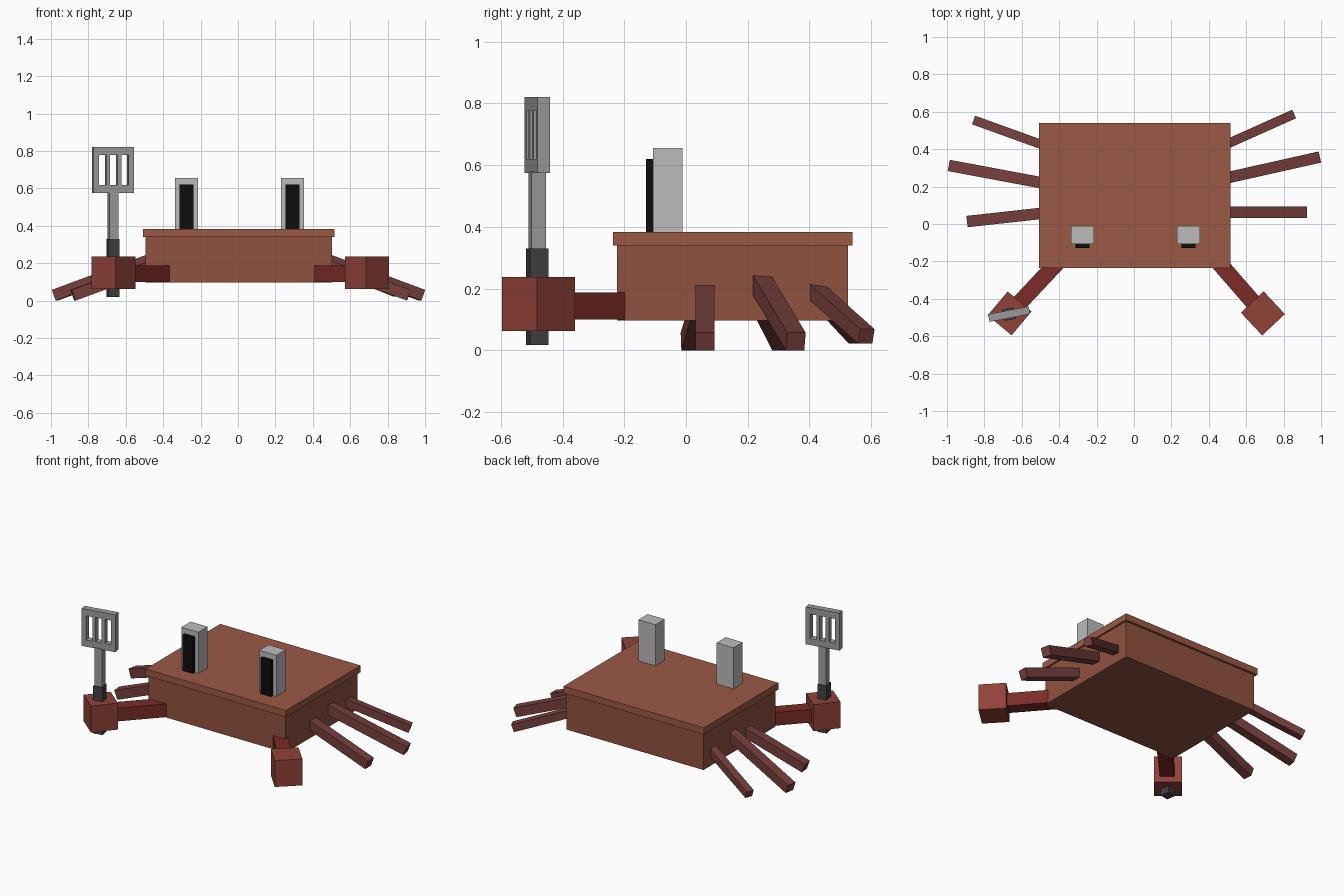
import bpy, bmesh
from math import radians, cos, sin, atan2, hypot
from mathutils import Matrix, Vector

if "Cube" in bpy.data.objects:
    bpy.data.objects.remove(bpy.data.objects["Cube"])


def material(name, r, g, b):
    m = bpy.data.materials.new(name)
    m.diffuse_color = (r, g, b, 1)
    m.use_nodes = True
    m.node_tree.nodes["Principled BSDF"].inputs["Base Color"].default_value = m.diffuse_color
    return m


SHELL = material("shell_brown", 0.28, 0.085, 0.05)
LID = material("lid_brown", 0.33, 0.10, 0.06)
HAND = material("claw_red", 0.28, 0.055, 0.04)
ARM = material("arm_red", 0.20, 0.025, 0.02)
LEG = material("leg_red", 0.18, 0.05, 0.045)
BLACK = material("black", 0.004, 0.004, 0.004)
DARK = material("dark_grey", 0.05, 0.05, 0.05)
STEEL = material("steel", 0.33, 0.33, 0.33)
WHITE = material("eye_grey", 0.5, 0.5, 0.5)


def box(name, size, center, mat=None, turn=0, tilt=0):
    """Box turned about z, then tilted about its own y axis."""
    bm = bmesh.new()
    bmesh.ops.create_cube(bm, size=1, matrix=Matrix.Diagonal((*size, 1)))
    mesh = bpy.data.meshes.new(name)
    bm.to_mesh(mesh)
    bm.free()
    ob = bpy.data.objects.new(name, mesh)
    bpy.context.collection.objects.link(ob)
    ob.location = center
    ob.rotation_euler = (0, tilt, turn)
    if mat:
        mesh.materials.append(mat)
    return ob


def span(name, x, y, z, mat):
    """Axis-aligned box from its limits."""
    size = [b - a for a, b in (x, y, z)]
    return box(name, size, [(a + b) / 2 for a, b in (x, y, z)], mat)


# Body and overhanging lid
span("body", (-0.495, 0.503), (-0.223, 0.525), (0.097, 0.34), SHELL)
span("body_lid", (-0.508, 0.515), (-0.236, 0.54), (0.34, 0.384), LID)

# Eye stalks with dark pupils
for side, x in (("left", -0.276), ("right", 0.292)):
    span(f"{side}_eye", (x - 0.062, x + 0.062), (-0.107, -0.011), (0.38, 0.655), WHITE)
    span(f"{side}_pupil", (x - 0.038, x + 0.038), (-0.129, -0.107), (0.38, 0.62), BLACK)

# Arms and claws: shoulder point inside the body, claw centre, claw turn
for side, start, end, turn in (
    ("left", (-0.385, -0.18), (-0.665, -0.478), 50),
    ("right", (0.43, -0.18), (0.689, -0.478), -47),
):
    dx, dy = end[0] - start[0], end[1] - start[1]
    mid = ((start[0] + end[0]) / 2, (start[1] + end[1]) / 2, 0.1435)
    box(f"{side}_arm", (hypot(dx, dy), 0.087, 0.087), mid, ARM, atan2(dy, dx))
    box(f"{side}_claw", (0.1665, 0.1665, 0.174), (*end, 0.15), HAND, radians(turn))

# Legs: base at the body side, tip, thickness, height of the tip
TILT = radians(20)
LEGS = {
    "right_front_leg": ((0.503, 0.062), (0.925, 0.062), 0.061, 0.0),
    "right_middle_leg": ((0.503, 0.248), (0.994, 0.358), 0.061, 0.0),
    "right_back_leg": ((0.503, 0.430), (0.856, 0.588), 0.050, 0.022),
    "left_front_leg": ((-0.503, 0.056), (-0.893, 0.013), 0.061, 0.0),
    "left_middle_leg": ((-0.503, 0.222), (-0.990, 0.313), 0.061, 0.0),
    "left_back_leg": ((-0.503, 0.428), (-0.858, 0.556), 0.049, 0.022),
}
for name, (base, tip, t, low) in LEGS.items():
    dx, dy = tip[0] - base[0], tip[1] - base[1]
    turn = atan2(dy, dx)
    axis = Vector((cos(turn) * cos(TILT), sin(turn) * cos(TILT), -sin(TILT)))
    inset = t / 2 * sin(TILT)
    foot = Vector((tip[0] - inset * cos(turn), tip[1] - inset * sin(turn),
                   low + t / 2 * cos(TILT)))
    length = hypot(dx, dy) / cos(TILT) + 0.06
    box(name, (length, t, t), foot - axis * length / 2, LEG, turn, TILT)

# Spatula held in the left claw
SX, SY, TURN = -0.668, -0.482, radians(11)
box("spatula_handle", (0.061, 0.061, 0.312), (SX, SY, 0.174), DARK, TURN)
box("spatula_shaft", (0.049, 0.049, 0.26), (SX, SY, 0.45), STEEL, TURN)
head = box("spatula_head", (0.221, 0.041, 0.246), (SX, SY, 0.698), STEEL, TURN)

# Three slots cut through the spatula head
slots = box("slot_cutter", (0.04, 0.2, 0.16),
            (SX - 0.061 * cos(TURN), SY - 0.061 * sin(TURN), 0.698), STEEL, TURN)
slots.hide_render = True
slots.display_type = 'WIRE'
rows = slots.modifiers.new("three_slots", 'ARRAY')
rows.count = 3
rows.use_relative_offset = False
rows.use_constant_offset = True
rows.constant_offset_displace = (0.061, 0, 0)
cut = head.modifiers.new("slots", 'BOOLEAN')
cut.operation = 'DIFFERENCE'
cut.solver = 'EXACT'
cut.object = slots
